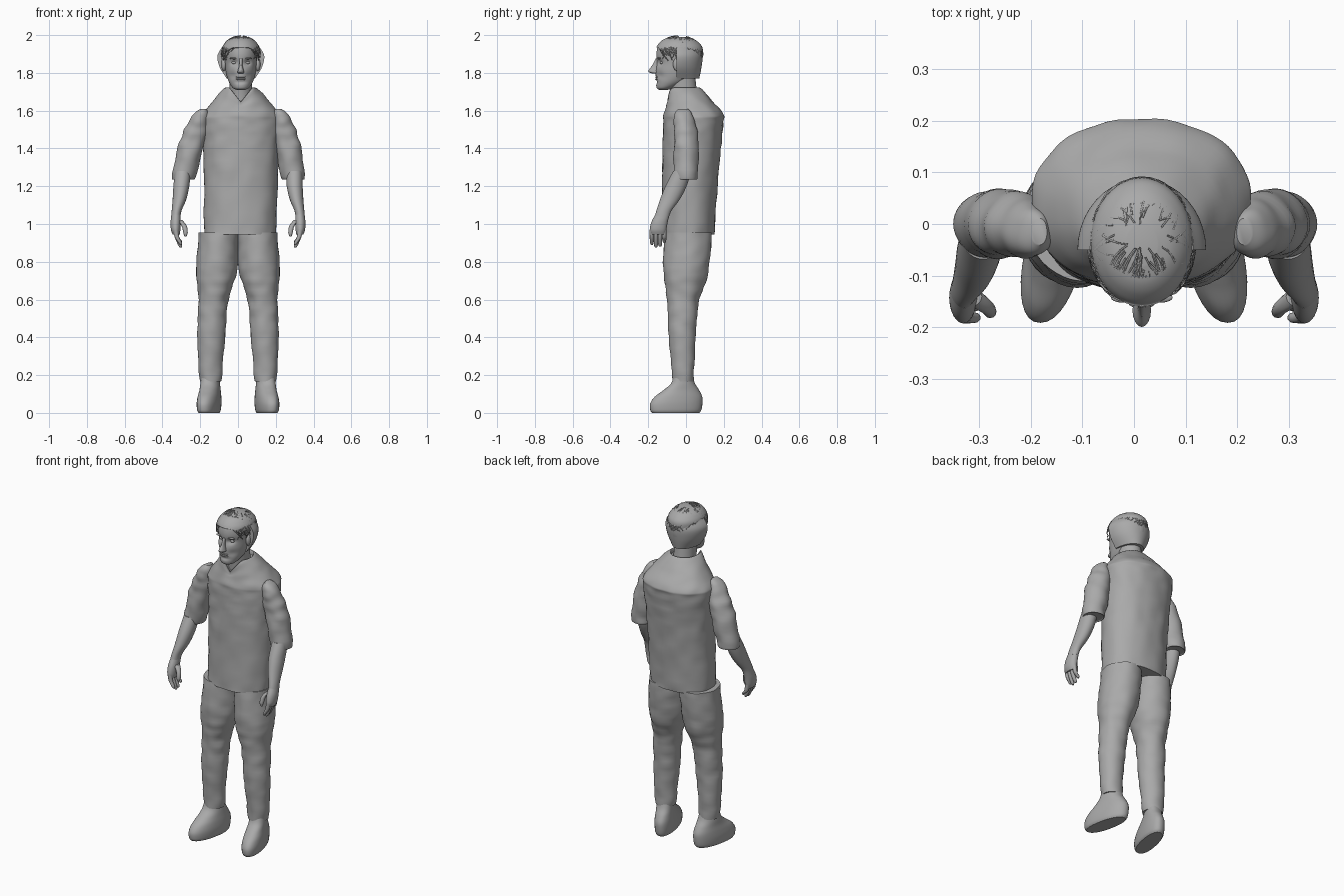
import bpy, bmesh, math, random
from mathutils import Vector, noise

random.seed(4)
if "Cube" in bpy.data.objects:
    bpy.data.objects.remove(bpy.data.objects["Cube"])

grey = bpy.data.materials.new("plain grey")
grey.use_nodes = True
tone = (.4, .4, .4, 1)
grey.diffuse_color = tone
grey.node_tree.nodes["Principled BSDF"].inputs["Base Color"].default_value = tone

MID = .015  # centre line of the head


def finish(bm, name, angle=40):
    bmesh.ops.recalc_face_normals(bm, faces=bm.faces)
    mesh = bpy.data.meshes.new(name)
    bm.to_mesh(mesh)
    bm.free()
    mesh.materials.append(grey)
    obj = bpy.data.objects.new(name, mesh)
    bpy.context.collection.objects.link(obj)
    bpy.ops.object.select_all(action='DESELECT')
    obj.select_set(True)
    bpy.context.view_layer.objects.active = obj
    bpy.ops.object.shade_smooth_by_angle(angle=math.radians(angle))


def ring(z, wide, deep, x=MID, y=.0):
    """One horizontal section: height, half width, half depth and centre."""
    return Vector((z, x, y, wide, deep))


def spline(rings, steps):
    """Smoothly interpolate between the given sections."""
    out = []
    for i, (a, b) in enumerate(zip(rings, rings[1:])):
        before = rings[max(i - 1, 0)]
        after = rings[min(i + 2, len(rings) - 1)]
        tan_a, tan_b = (b - before) / 2, (after - a) / 2
        for k in range(steps):
            t = k / steps
            ease = t * t * (3 - 2 * t)
            out.append(a + (b - a) * ease + tan_a * t * (1 - t) ** 2 - tan_b * t * t * (1 - t))
    return out + [rings[-1]]


def loft(name, rings, sides=32, steps=6, power=1, wrinkle=0, shape=None):
    """Skin over the sections, with optional cloth folds and a reshaping rule."""
    bm = bmesh.new()
    loops = []
    for z, x, y, wide, deep in spline(rings, steps):
        loop = []
        for i in range(sides):
            c, s = math.cos(math.tau * i / sides), math.sin(math.tau * i / sides)
            co = Vector((x + wide * math.copysign(abs(c) ** power, c),
                         y + deep * math.copysign(abs(s) ** power, s), z))
            fold = wrinkle * noise.noise(Vector((co.x, co.y, co.z * 1.5)) * 14)
            co += Vector((c, s, 0)) * fold
            loop.append(bm.verts.new(shape(co) if shape else co))
        loops.append(loop)
    for low, high in zip(loops, loops[1:]):
        for i in range(sides):
            j = (i + 1) % sides
            bm.faces.new((low[i], low[j], high[j], high[i]))
    bm.faces.new(loops[0])
    bm.faces.new(loops[-1])
    finish(bm, name)


def ball(name, centre, radii):
    bm = bmesh.new()
    bmesh.ops.create_uvsphere(bm, u_segments=16, v_segments=10, radius=1)
    for v in bm.verts:
        v.co = Vector([c + r * u for c, r, u in zip(centre, radii, v.co)])
    finish(bm, name, angle=60)


def bump(distance, width):
    return math.exp(-(distance / width) ** 2)


# Shirt body with a notched neckline
def neckline(co):
    if co.z > 1.62 and co.y < 0:
        near = max(0, 1 - abs(co.x - MID) / .06)
        co.z -= .075 * near * min(1, (co.z - 1.62) / .09)
    return co


loft("shirt_body", [
    ring(z=.945, wide=.19, deep=.14, x=.01, y=.01),
    ring(z=1.2, wide=.195, deep=.146, y=.02),
    ring(z=1.4, wide=.2, deep=.154, y=.03),
    ring(z=1.54, wide=.21, deep=.16, y=.04),
    ring(z=1.58, wide=.204, deep=.158, y=.04),
    ring(z=1.65, wide=.15, deep=.12, y=.02),
    ring(z=1.72, wide=.086, deep=.086, y=-.01),
    ring(z=1.7, wide=.072, deep=.074, y=-.01),
], sides=64, power=.9, wrinkle=.006, shape=neckline)

loft("neck", [
    ring(z=1.6, wide=.07, deep=.075),
    ring(z=1.7, wide=.06, deep=.07, y=-.012),
    ring(z=1.82, wide=.062, deep=.075, y=-.03),
])


# Head with eye sockets, cheek hollows and a crease above the chin
def face(co):
    if co.y < -.07:
        dx = abs(co.x - MID)
        co.y += .016 * bump(dx - .035, .018) * bump(co.z - 1.855, .014)
        co.y += .007 * bump(dx - .045, .02) * bump(co.z - 1.785, .02)
        co.y += .007 * bump(dx, .03) * bump(co.z - 1.752, .01)
    return co


loft("head", [
    ring(z=1.71, wide=.022, deep=.022, y=-.12),
    ring(z=1.72, wide=.042, deep=.045, y=-.11),
    ring(z=1.745, wide=.06, deep=.076, y=-.083),
    ring(z=1.775, wide=.072, deep=.1, y=-.06),
    ring(z=1.81, wide=.08, deep=.115, y=-.045),
    ring(z=1.85, wide=.085, deep=.12, y=-.035),
    ring(z=1.9, wide=.09, deep=.122, y=-.035),
    ring(z=1.94, wide=.087, deep=.113, y=-.035),
    ring(z=1.97, wide=.068, deep=.09, y=-.037),
    ring(z=1.985, wide=.035, deep=.045, y=-.04),
], sides=64, shape=face)

loft("nose", [
    ring(z=1.797, wide=.014, deep=.018, y=-.162),
    ring(z=1.805, wide=.018, deep=.03, y=-.167),
    ring(z=1.815, wide=.015, deep=.031, y=-.166),
    ring(z=1.84, wide=.009, deep=.02, y=-.159),
    ring(z=1.875, wide=.008, deep=.008, y=-.153),
], sides=16)
for lip, z in (("upper_lip", 1.778), ("lower_lip", 1.767)):
    ball(lip, centre=(MID, -.153, z), radii=(.026, .01, .006))


# Hair: a cap with a high front hairline, and a half shell round the back
def hairline(co):
    if co.y < -.08:
        co.z = max(co.z, 1.935 - max(0, abs(co.x - MID) - .04) / 2)
    return co


def behind_ears(co):
    co.y = max(co.y, -.05)
    return co


loft("hair_cap", [
    ring(z=1.88, wide=.095, deep=.123, y=-.035),
    ring(z=1.93, wide=.099, deep=.123, y=-.035),
    ring(z=1.96, wide=.084, deep=.104, y=-.036),
    ring(z=1.98, wide=.06, deep=.076, y=-.038),
    ring(z=1.99, wide=.03, deep=.04, y=-.04),
], sides=40, shape=hairline)
loft("hair_back_shell", [
    ring(z=1.77, wide=.075, deep=.12, y=-.05),
    ring(z=1.83, wide=.112, deep=.132, y=-.05),
    ring(z=1.89, wide=.124, deep=.137, y=-.05),
    ring(z=1.935, wide=.1, deep=.125, y=-.05),
], sides=40, shape=behind_ears)

# Loose crossing locks over the scalp
curve = bpy.data.curves.new("hair_locks", 'CURVE')
curve.dimensions = '3D'
curve.bevel_depth = .002
curve.bevel_resolution = 0
for i in range(130):
    start = random.uniform(0, math.tau)
    drift = random.choice((-1, 1)) * random.uniform(.3, .9)
    low = .4 if math.sin(start) < -.75 else random.uniform(-.4, .3)
    rise = random.uniform(.5, 1.1)
    lock = curve.splines.new('POLY')
    lock.points.add(6)
    for k, point in enumerate(lock.points):
        up = min(low + rise * k / 6, 1.5)
        turn = start + drift * k / 6
        point.co = (MID + .104 * math.cos(turn) * math.cos(up),
                    -.036 + .126 * math.sin(turn) * math.cos(up),
                    1.9 + .098 * math.sin(up), 1)
curve.materials.append(grey)
bpy.context.collection.objects.link(bpy.data.objects.new("hair_locks", curve))

# Paired parts, described by their distance out from the middle
for side, s in (("right", -1), ("left", 1)):
    def place(co):
        return Vector((s * co.x, co.y, co.z))

    def place_arm(co):
        lift = min(max((co.z - 1.2) / .4, 0), 1)
        return Vector((s * co.x + MID * lift * (1 + s), co.y, co.z))

    def place_foot(co):
        return Vector((s * (co.x - co.y / 5), co.y, co.z))

    ball(side + "_eye", centre=(MID + s * .035, -.126, 1.854), radii=(.014, .012, .008))
    ball(side + "_brow", centre=(MID + s * .036, -.142, 1.877), radii=(.024, .01, .005))
    ball(side + "_ear", centre=(MID + s * .09, -.045, 1.845), radii=(.014, .024, .036))

    loft(side + "_sleeve", [
        ring(z=1.24, wide=.052, deep=.052, x=.287),
        ring(z=1.25, wide=.064, deep=.062, x=.286),
        ring(z=1.39, wide=.068, deep=.066, x=.255),
        ring(z=1.48, wide=.066, deep=.062, x=.225),
        ring(z=1.55, wide=.052, deep=.055, x=.205, y=-.01),
        ring(z=1.59, wide=.034, deep=.042, x=.192, y=-.012),
        ring(z=1.61, wide=.015, deep=.025, x=.182, y=-.015),
    ], sides=40, wrinkle=.008, shape=place_arm)
    loft(side + "_forearm", [
        ring(z=1.03, wide=.025, deep=.038, x=.33, y=-.13),
        ring(z=1.07, wide=.026, deep=.04, x=.325, y=-.117),
        ring(z=1.13, wide=.036, deep=.052, x=.31, y=-.085),
        ring(z=1.2, wide=.042, deep=.056, x=.3, y=-.053),
        ring(z=1.28, wide=.042, deep=.048, x=.292, y=-.02),
    ], shape=place_arm)

    # Hand
    loft(side + "_palm", [
        ring(z=.945, wide=.019, deep=.038, x=.327, y=-.148),
        ring(z=.97, wide=.025, deep=.044, x=.33, y=-.148),
        ring(z=1.01, wide=.027, deep=.043, x=.33, y=-.14),
        ring(z=1.05, wide=.024, deep=.038, x=.328, y=-.125),
    ], shape=place)
    for i, tip in enumerate((.89, .876, .88, .9)):
        across = -.181 + .022 * i
        loft(f"{side}_finger_{i + 1}", [
            ring(z=tip, wide=.005, deep=.005, x=.303, y=across),
            ring(z=tip + .012, wide=.01, deep=.01, x=.307, y=across),
            ring(z=.93, wide=.012, deep=.011, x=.323, y=across),
            ring(z=.97, wide=.013, deep=.011, x=.33, y=across),
        ], sides=12, steps=3, shape=place)
    loft(side + "_thumb", [
        ring(z=.935, wide=.006, deep=.006, x=.278, y=-.172),
        ring(z=.955, wide=.012, deep=.012, x=.278, y=-.17),
        ring(z=.99, wide=.014, deep=.014, x=.285, y=-.16),
        ring(z=1.02, wide=.018, deep=.018, x=.312, y=-.14),
    ], sides=12, steps=3, shape=place)

    loft(side + "_trouser_leg", [
        ring(z=.165, wide=.058, deep=.055, x=.147, y=-.015),
        ring(z=.4, wide=.073, deep=.07, x=.142, y=-.02),
        ring(z=.6, wide=.08, deep=.086, x=.13, y=-.015),
        ring(z=.75, wide=.108, deep=.12, x=.113),
        ring(z=.955, wide=.104, deep=.124, x=.103, y=.014),
    ], sides=40, steps=9, wrinkle=.006, shape=place)
    loft(side + "_shoe", [
        ring(z=0, wide=.048, deep=.125, x=.143, y=-.055),
        ring(z=.015, wide=.055, deep=.135, x=.143, y=-.054),
        ring(z=.05, wide=.058, deep=.138, x=.143, y=-.051),
        ring(z=.085, wide=.056, deep=.126, x=.143, y=-.04),
        ring(z=.12, wide=.052, deep=.095, x=.143, y=-.025),
        ring(z=.155, wide=.05, deep=.064, x=.144, y=-.016),
        ring(z=.2, wide=.046, deep=.048, x=.144, y=-.015),
    ], power=.9, shape=place_foot)
